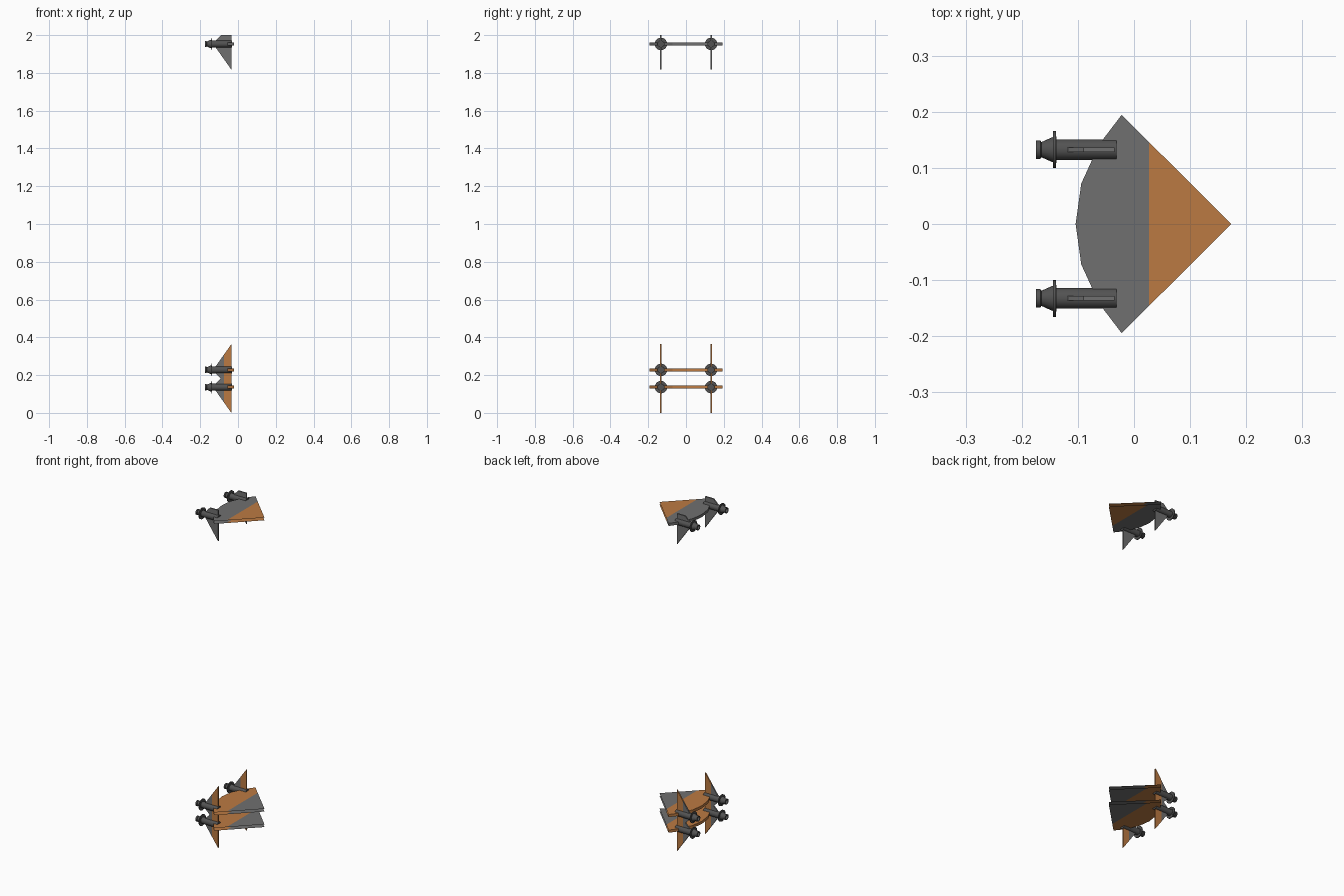
import bpy, bmesh, math
from mathutils import Vector

if "Cube" in bpy.data.objects:
    bpy.data.objects.remove(bpy.data.objects["Cube"])


def material(name, rgb):
    m = bpy.data.materials.new(name)
    m.diffuse_color = (*rgb, 1)
    m.use_nodes = True
    m.node_tree.nodes["Principled BSDF"].inputs["Base Color"].default_value = m.diffuse_color
    return m


GREY = material("hull grey", (0.16, 0.16, 0.16))
ORANGE = material("burnt orange", (0.50, 0.195, 0.055))
DARK = material("engine grey", (0.085, 0.085, 0.085))

PLATE_HALF = 0.008
ENGINE_Y = 0.1325


def finish(bm, name, mats, loc, smooth=False):
    me = bpy.data.meshes.new(name)
    bm.to_mesh(me)
    bm.free()
    for m in mats:
        me.materials.append(m)
    ob = bpy.data.objects.new(name, me)
    ob.location = loc
    bpy.context.collection.objects.link(ob)
    if smooth:
        bpy.ops.object.select_all(action='DESELECT')
        ob.select_set(True)
        bpy.context.view_layer.objects.active = ob
        bpy.ops.object.shade_smooth_by_angle(angle=math.radians(35))
    return ob


def two_tone(bm, x):
    """Cut across x and give the faces ahead of the cut the second material."""
    bmesh.ops.bisect_plane(bm, geom=bm.verts[:] + bm.edges[:] + bm.faces[:],
                           plane_co=(x, 0, 0), plane_no=(1, 0, 0))
    for f in bm.faces:
        f.material_index = 1 if f.calc_center_median().x > x else 0


def wing_plate(z, rear, front):
    # two thin skins joined by a rear rim, open along the leading edges
    half = [(-0.022, 0.1945), (-0.062, 0.142), (-0.094, 0.072)]
    back = half + [(-0.104, 0)] + [(x, -y) for x, y in reversed(half)]
    bm = bmesh.new()
    top = [bm.verts.new((x, y, PLATE_HALF)) for x, y in back + [(0.1735, 0)]]
    low = [bm.verts.new((x, y, -PLATE_HALF)) for x, y in back + [(0.1735, 0)]]
    bm.faces.new(top)
    bm.faces.new(low[::-1])
    for i in range(len(back) - 1):
        bm.faces.new((top[i], low[i], low[i + 1], top[i + 1]))
    two_tone(bm, 0.027)
    finish(bm, "wing_plate", (rear, front), (0, 0, z))


def fin(z, y, flip, rear, front):
    # vertical fin: long point on one side of the plate, clipped on the other
    prof = [(-0.12, -0.016), (-0.035, -0.136), (-0.035, 0.047),
            (-0.09, 0.047), (-0.12, 0.016)]
    bm = bmesh.new()
    face = bm.faces.new([bm.verts.new((x, -0.004, h * flip)) for x, h in prof])
    ext = bmesh.ops.extrude_face_region(bm, geom=[face])
    bmesh.ops.translate(bm, vec=Vector((0, 0.008, 0)),
                        verts=[v for v in ext["geom"] if isinstance(v, bmesh.types.BMVert)])
    two_tone(bm, -0.075)
    bmesh.ops.recalc_face_normals(bm, faces=bm.faces[:])
    finish(bm, "fin", (rear, front), (0, y, z))


def lathe(name, prof, loc, segs=20):
    """Revolve (x, radius) points about the x axis."""
    bm = bmesh.new()
    rings = []
    for x, r in prof:
        rings.append([bm.verts.new((x, r * math.cos(2 * math.pi * i / segs),
                                    r * math.sin(2 * math.pi * i / segs)))
                      for i in range(segs)])
    for a, b in zip(rings, rings[1:]):
        for i in range(segs):
            j = (i + 1) % segs
            bm.faces.new((a[i], a[j], b[j], b[i]))
    bm.faces.new(rings[0])
    bm.faces.new(rings[-1])
    bmesh.ops.recalc_face_normals(bm, faces=bm.faces[:])
    finish(bm, name, (DARK,), loc, True)


def engine(z, y):
    # barrel, then collar disc, then cone with hollow nozzle
    loc = (0, y, z)
    lathe("engine_barrel", [(-0.031, 0.0185), (-0.14, 0.0185)], loc)
    lathe("engine_collar", [(-0.139, 0.033), (-0.144, 0.033)], loc)
    lathe("engine_nozzle", [(-0.138, 0.024), (-0.146, 0.022), (-0.165, 0.0135),
                            (-0.167, 0.0165), (-0.175, 0.0165), (-0.175, 0.012),
                            (-0.158, 0.007)], loc)


def craft(z, flip, plate_cols, fin_cols):
    wing_plate(z, *plate_cols)
    for y in (-ENGINE_Y, ENGINE_Y):
        fin(z, y, flip, *fin_cols)
        engine(z, y)


# single craft high up, and a pair back to back below
craft(1.953, 1, (GREY, ORANGE), (GREY, GREY))
craft(0.228, -1, (ORANGE, GREY), (GREY, ORANGE))
craft(0.136, 1, (ORANGE, GREY), (GREY, ORANGE))
